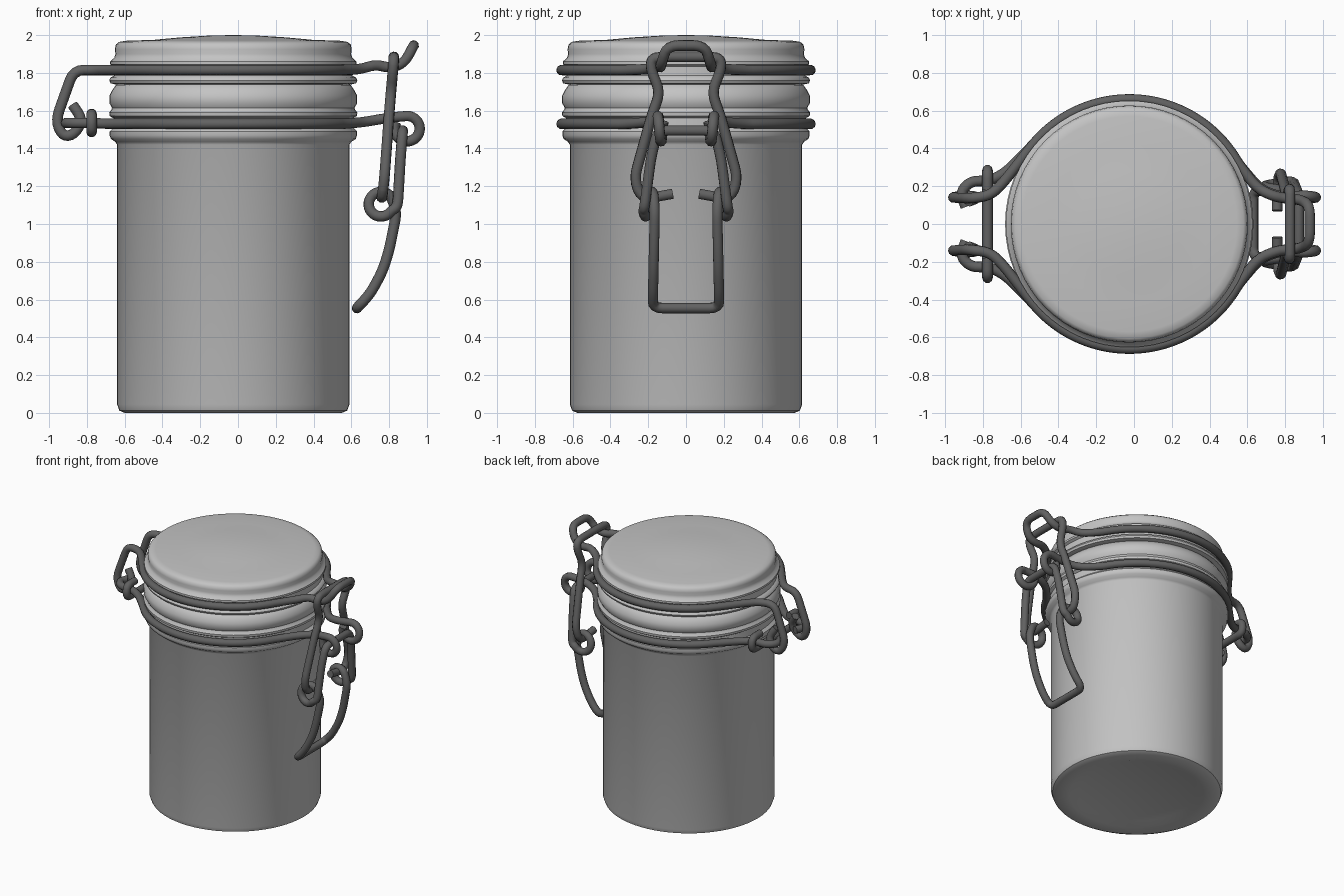
import bpy, bmesh
from math import sin, cos, radians, pi
from mathutils import Vector

if "Cube" in bpy.data.objects:
    bpy.data.objects.remove(bpy.data.objects["Cube"])

AXIS_X = -0.025   # jar axis
WIRE = 0.028      # wire radius


def material(name, grey):
    m = bpy.data.materials.new(name)
    m.use_nodes = True
    m.diffuse_color = (grey, grey, grey, 1)
    m.node_tree.nodes["Principled BSDF"].inputs["Base Color"].default_value = (grey, grey, grey, 1)
    return m


CERAMIC = material("pale grey", 0.55)
METAL = material("dark grey wire", 0.12)


def shade(ob, angle):
    bpy.ops.object.select_all(action='DESELECT')
    ob.select_set(True)
    bpy.context.view_layer.objects.active = ob
    bpy.ops.object.shade_smooth_by_angle(angle=radians(angle))


def lathe(name, profile, mat, steps=64):
    """Spin an (r, z) profile around the jar axis."""
    bm = bmesh.new()
    verts = [bm.verts.new((r, 0, z)) for r, z in profile]
    edges = [bm.edges.new(p) for p in zip(verts, verts[1:])]
    bmesh.ops.spin(bm, geom=verts + edges, cent=(0, 0, 0), axis=(0, 0, 1),
                   angle=2 * pi, steps=steps)
    bmesh.ops.remove_doubles(bm, verts=bm.verts, dist=0.0005)
    bmesh.ops.recalc_face_normals(bm, faces=bm.faces)
    me = bpy.data.meshes.new(name)
    bm.to_mesh(me)
    bm.free()
    me.materials.append(mat)
    ob = bpy.data.objects.new(name, me)
    ob.location.x = AXIS_X
    bpy.context.collection.objects.link(ob)
    shade(ob, 40)


def fillet(points, radius, closed):
    """Round the corners of a polyline."""
    pts = [Vector(p) for p in points]
    n, out = len(pts), []
    for i, p in enumerate(pts):
        if not closed and i in (0, n - 1):
            out.append(p)
            continue
        a, b = pts[i - 1] - p, pts[(i + 1) % n] - p
        s = p + a.normalized() * min(radius, a.length * 0.49)
        e = p + b.normalized() * min(radius, b.length * 0.49)
        for k in range(5):
            t = k / 4
            out.append(s * (1 - t) ** 2 + p * (2 * t * (1 - t)) + e * t * t)
    return out


def wire(name, points, radius=0.06, closed=False):
    pts = fillet(points, radius, closed)
    cu = bpy.data.curves.new(name, 'CURVE')
    cu.dimensions = '3D'
    cu.bevel_depth = WIRE
    cu.bevel_resolution = 3
    cu.use_fill_caps = True
    sp = cu.splines.new('POLY')
    sp.points.add(len(pts) - 1)
    for q, p in zip(sp.points, pts):
        q.co = (*p, 1)
    sp.use_cyclic_u = closed
    cu.materials.append(METAL)
    ob = bpy.data.objects.new(name, cu)
    bpy.context.collection.objects.link(ob)
    bpy.ops.object.select_all(action='DESELECT')
    ob.select_set(True)
    bpy.context.view_layer.objects.active = ob
    bpy.ops.object.convert(target='MESH')
    shade(bpy.context.object, 50)


def flip(points):
    return [(x, -y, z) for x, y, z in points]


def both(half):
    """Join a +y half path to its mirror image."""
    return flip(half)[::-1] + half


def jar_arc(z, start, end, r=0.66, n=18):
    angles = [radians(start + (end - start) * i / n) for i in range(n + 1)]
    return [(AXIS_X + r * cos(a), r * sin(a), z) for a in angles]


def eye(cx, cz, r, y0, y1, start, end, n=14):
    """Coil in the xz plane drifting from y0 to y1."""
    out = []
    for i in range(n + 1):
        t = i / n
        a = radians(start + (end - start) * t)
        out.append((cx + r * cos(a), y0 + (y1 - y0) * t, cz + r * sin(a)))
    return out


# Jar body with flared collar and neck beads
lathe("jar_body", [
    (0, 0.025), (0.42, 0.02), (0.48, 0), (0.575, 0), (0.603, 0.012), (0.615, 0.045),
    (0.615, 1.42), (0.625, 1.435), (0.648, 1.45), (0.655, 1.47), (0.655, 1.49),
    (0.635, 1.51), (0.635, 1.56), (0.655, 1.572), (0.657, 1.59), (0.645, 1.605),
    (0.642, 1.615), (0.656, 1.64), (0.656, 1.68), (0.64, 1.71), (0.622, 1.735),
    (0.6, 1.745), (0, 1.745)], CERAMIC)

# Lid with rim bead and domed top
lathe("lid", [
    (0, 1.738), (0.62, 1.738), (0.65, 1.745), (0.657, 1.76), (0.65, 1.775), (0.632, 1.785),
    (0.632, 1.835), (0.652, 1.845), (0.652, 1.86), (0.63, 1.88), (0.624, 1.9),
    (0.627, 1.925), (0.622, 1.95), (0.605, 1.964), (0.57, 1.97), (0.42, 1.975),
    (0.28, 1.988), (0.12, 1.998), (0, 2.0)], CERAMIC)

# Upper bail: catch bar on the right, around the lid, hinge hooks on the left
upper = [(0.93, 0.1, 1.945), (0.88, 0.13, 1.85), (0.8, 0.135, 1.825), (0.73, 0.15, 1.845),
         (0.65, 0.19, 1.82)]
upper += jar_arc(1.815, 28, 142)
upper += [(-0.69, 0.22, 1.815), (-0.76, 0.15, 1.815), (-0.87, 0.135, 1.815),
          (-0.965, 0.14, 1.55), (-0.93, 0.145, 1.465), (-0.87, 0.15, 1.47),
          (-0.82, 0.14, 1.55), (-0.875, 0.12, 1.63)]
wire("upper_bail", both(upper))

# Lower bail: a half on each side, with an eye at the right and a hook at the left
lower = eye(0.895, 1.505, 0.068, 0.12, 0.15, -210, 90)
lower += [(0.78, 0.14, 1.56), (0.67, 0.18, 1.54)]
lower += jar_arc(1.53, 28, 142)
lower += [(-0.68, 0.27, 1.53), (-0.77, 0.225, 1.535), (-0.86, 0.23, 1.535),
          (-0.92, 0.17, 1.535), (-0.89, 0.09, 1.535)]
wire("lower_bail_back", lower)
wire("lower_bail_front", flip(lower))

# Hinge crossbar curled around the lower bail
wire("hinge_crossbar", both([(-0.775, 0.2, 1.487), (-0.775, 0.285, 1.487),
                             (-0.775, 0.285, 1.583), (-0.775, 0.18, 1.583)]), 0.045)

# Latch link hooked over the upper bail, its ends turned in through the lever eyes
wire("latch_link", both([(0.825, 0.13, 1.885), (0.825, 0.185, 1.875), (0.82, 0.185, 1.81),
                         (0.81, 0.135, 1.7), (0.8, 0.18, 1.58), (0.775, 0.275, 1.24),
                         (0.762, 0.235, 1.13), (0.757, 0.07, 1.16)]))

# Lever: grip bar at the bottom, coiled eyes in the middle, pivot bar at the top
lever = [(0.63, 0.175, 0.555), (0.7, 0.175, 0.63), (0.765, 0.172, 0.75), (0.8, 0.17, 0.86),
         (0.84, 0.165, 1.06)]
lever += eye(0.757, 1.105, 0.066, 0.17, 0.225, 30, 330)
lever += [(0.845, 0.22, 1.09), (0.86, 0.185, 1.35), (0.872, 0.15, 1.495)]
wire("latch_lever", both(lever), 0.05, closed=True)
